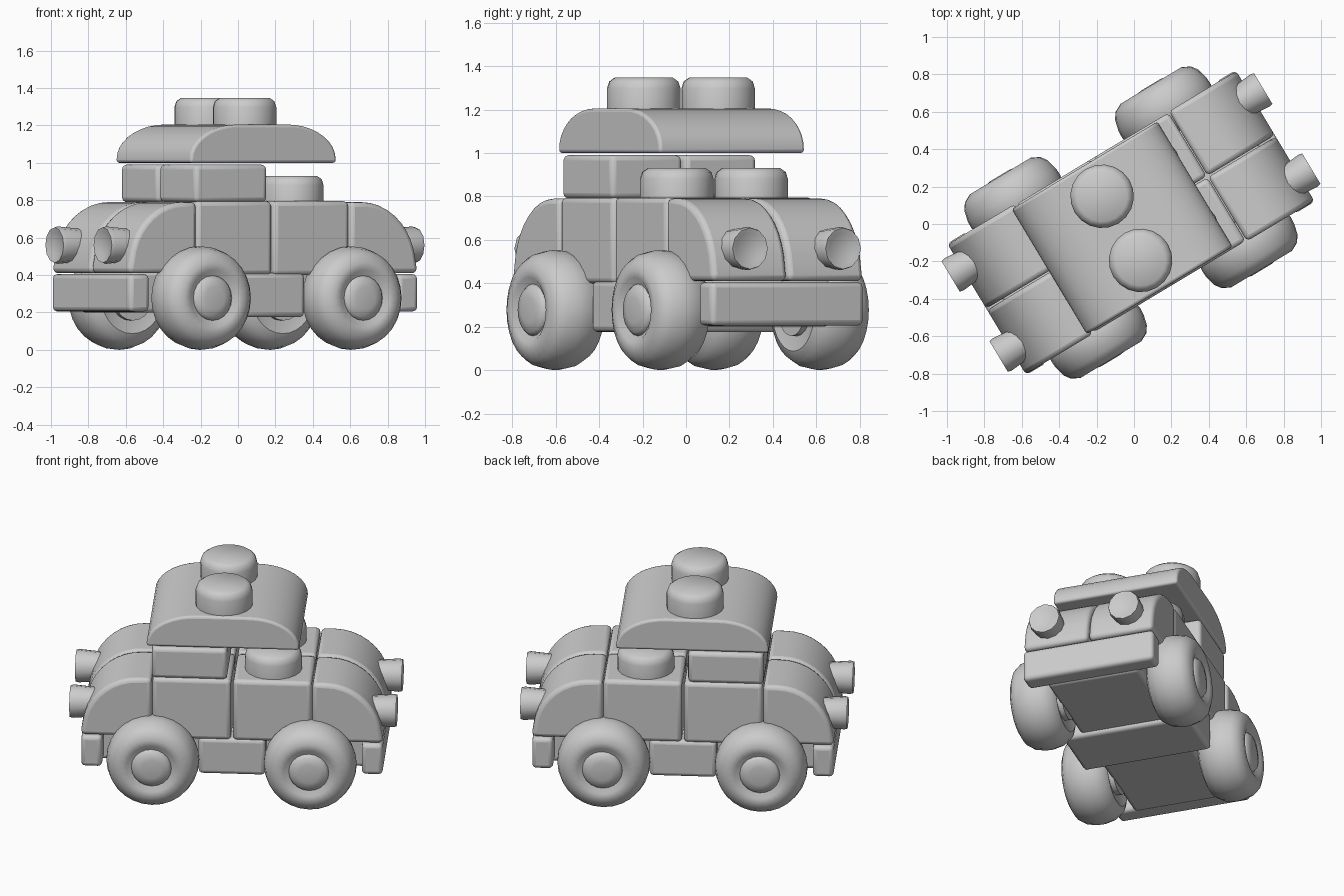
import bpy, bmesh, math
from mathutils import Matrix, Vector

if "Cube" in bpy.data.objects:
    bpy.data.objects.remove(bpy.data.objects["Cube"])

# The car is laid out along its own length (u), width (v) and height, then turned on the ground
PLACE = Matrix.Rotation(math.radians(31), 4, 'Z') @ Matrix.Translation((-0.01, 0.015, 0))

grey = bpy.data.materials.new("plain grey")
grey.diffuse_color = (0.6, 0.6, 0.6, 1)
grey.use_nodes = True
grey.node_tree.nodes["Principled BSDF"].inputs["Base Color"].default_value = grey.diffuse_color


def finish(name, bm, bevel=0.0):
    bmesh.ops.recalc_face_normals(bm, faces=bm.faces)
    bm.transform(PLACE)
    me = bpy.data.meshes.new(name)
    bm.to_mesh(me)
    bm.free()
    me.materials.append(grey)
    me.shade_smooth()
    me.set_sharp_from_angle(angle=math.radians(40))
    ob = bpy.data.objects.new(name, me)
    bpy.context.collection.objects.link(ob)
    if bevel:
        mod = ob.modifiers.new("rounded edges", 'BEVEL')
        mod.width = bevel
        mod.segments = 3
        mod.limit_method = 'ANGLE'
        mod.angle_limit = math.radians(40)
    return ob


def prism(name, outline, v0, v1, bevel=0.025):
    """Extrude a (u, z) outline across the width."""
    bm = bmesh.new()
    face = bm.faces.new([bm.verts.new((u, v0, z)) for u, z in outline])
    ext = bmesh.ops.extrude_face_region(bm, geom=[face])
    verts = [g for g in ext["geom"] if isinstance(g, bmesh.types.BMVert)]
    bmesh.ops.translate(bm, verts=verts, vec=(0, v1 - v0, 0))
    return finish(name, bm, bevel)


def block(name, u0, u1, v0, v1, z0, z1, bevel=0.025):
    return prism(name, [(u0, z0), (u1, z0), (u1, z1), (u0, z1)], v0, v1, bevel)


def lathe(name, profile, origin, axis, sides, bevel=0.0):
    """Turn a (radius, distance) profile around an axis and cap both ends."""
    bm = bmesh.new()
    turn = Vector((0, 0, 1)).rotation_difference(Vector(axis)).to_matrix()
    rings = []
    for r, t in profile:
        ring = []
        for i in range(sides):
            a = 2 * math.pi * i / sides
            p = turn @ Vector((r * math.cos(a), r * math.sin(a), t))
            ring.append(bm.verts.new(p + Vector(origin)))
        rings.append(ring)
    for a, b in zip(rings, rings[1:]):
        for i in range(sides):
            j = (i + 1) % sides
            bm.faces.new((a[i], a[j], b[j], b[i]))
    bm.faces.new(rings[0])
    bm.faces.new(rings[-1])
    return finish(name, bm, bevel)


def arc(cu, cz, ru, rz, a0, a1, n=9):
    return [(cu + ru * math.cos(math.radians(a0 + (a1 - a0) * i / n)),
             cz + rz * math.sin(math.radians(a0 + (a1 - a0) * i / n)))
            for i in range(n + 1)]


# Underside: deep middle beam, shallower floor
block("chassis_beam", -0.2, 0.2, -0.4, 0.4, 0.175, 0.41)
block("chassis_floor", -0.8, 0.8, -0.29, 0.29, 0.2, 0.42)

TYRE = [(0.12, 0.02), (0.19, 0.0), (0.235, 0.02), (0.265, 0.07), (0.277, 0.13),
        (0.275, 0.17), (0.26, 0.23), (0.235, 0.265), (0.19, 0.288),
        (0.15, 0.285), (0.125, 0.265)]
HUB = [(0.12, 0.0), (0.12, 0.275), (0.105, 0.293), (0.06, 0.302)]
STUD = [(0.17, 0.0), (0.17, 0.1), (0.16, 0.132), (0.135, 0.15)]
LAMP = [(0.085, 0.0), (0.1, 0.17), (0.095, 0.19), (0.075, 0.185), (0.05, 0.175)]

# Side bricks, cabin bricks and studs, in left and right halves
for v, side in ((-1, "right"), (1, "left")):
    block("body_rear_" + side, -0.475, -0.006, v * 0.004, v * 0.4, 0.4, 0.795)
    block("body_front_" + side, 0.006, 0.475, v * 0.004, v * 0.4, 0.4, 0.795)
    block("cabin_" + side, -0.48, -0.03, v * 0.008, v * 0.39, 0.79, 0.99)
    lathe("seat_stud_" + side, STUD, (0.235, v * 0.2, 0.78), (0, 0, 1), 20)
    lathe("roof_stud_" + side, STUD, (-0.06, v * 0.2, 1.197), (0, 0, 1), 20)

# Both ends: bumper, curved fenders, lamps and wheels
for u, end in ((-1, "rear"), (1, "front")):
    block("bumper_" + end, u * 0.775, u * 0.9, -0.41, 0.41, 0.205, 0.405)
    fender = [(u * 0.48, 0.41)] + [(u * a, z) for a, z in
              [(0.9, 0.41), (0.9, 0.44)] + arc(0.56, 0.44, 0.335, 0.35, 6, 90)]
    fender.append((u * 0.48, 0.79))
    for v, side in ((-1, "right"), (1, "left")):
        tag = "_" + end + "_" + side
        prism("fender" + tag, fender, v * 0.004, v * 0.405)
        lathe("lamp" + tag, LAMP, (u * 0.785, v * 0.25, 0.56), (u, 0, 0), 12)
        lathe("tyre" + tag, TYRE, (u * 0.47, v * 0.285, 0.277), (0, v, 0), 28)
        lathe("hub" + tag, HUB, (u * 0.47, v * 0.275, 0.277), (0, v, 0), 20)

# Arched roof
roof = [(-0.51, 1.0), (0.4, 1.0)]
roof += arc(0.1, 1.02, 0.3, 0.185, 0, 90) + arc(-0.21, 1.02, 0.3, 0.185, 90, 180)
prism("roof", roof, -0.39, 0.39, 0.015)
